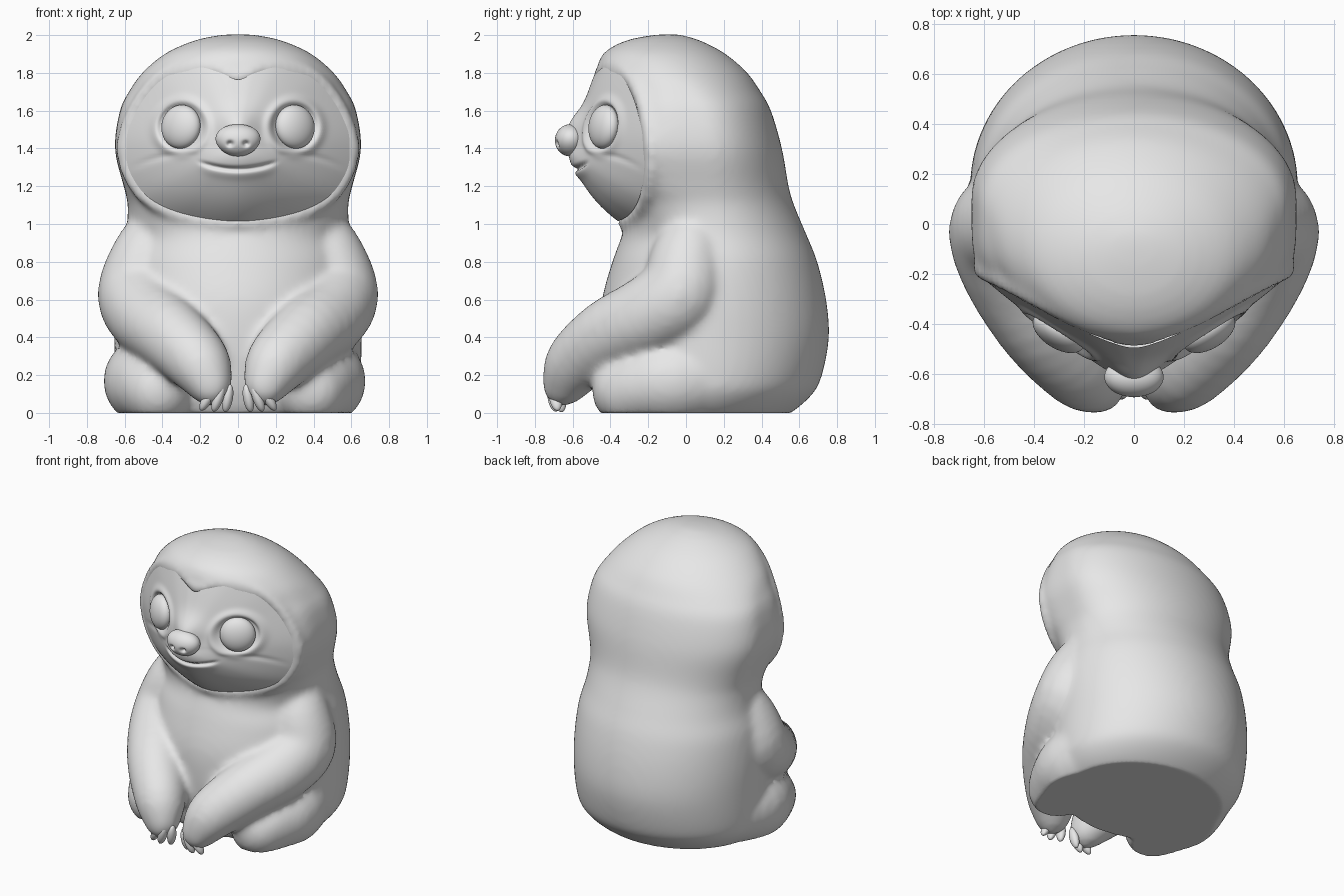
import bpy, bmesh, math
from mathutils import Matrix, Vector

if "Cube" in bpy.data.objects:
    bpy.data.objects.remove(bpy.data.objects["Cube"])

grey = bpy.data.materials.new("plain_grey")
grey.diffuse_color = (0.8, 0.8, 0.8, 1)
grey.use_nodes = True
grey.node_tree.nodes["Principled BSDF"].inputs["Base Color"].default_value = grey.diffuse_color


def finish(name, bm):
    me = bpy.data.meshes.new(name)
    bm.to_mesh(me)
    bm.free()
    me.materials.clear()
    me.materials.append(grey)
    for p in me.polygons:
        p.use_smooth = True
    ob = bpy.data.objects.new(name, me)
    bpy.context.collection.objects.link(ob)
    return ob


def spline(pts, steps, closed=False):
    """Smooth curve through points of any dimension."""
    n, out = len(pts), []
    for i in range(n if closed else n - 1):
        k = [(i + j) % n if closed else min(max(i + j, 0), n - 1) for j in (-1, 0, 1, 2)]
        a, b, c, d = (pts[j] for j in k)
        for s in range(steps):
            t = s / steps
            out.append(tuple(
                0.5 * (2 * q + (r - p) * t + (2 * p - 5 * q + 4 * r - u) * t * t
                       + (3 * q - p - 3 * r + u) * t ** 3)
                for p, q, r, u in zip(a, b, c, d)))
    if not closed:
        out.append(tuple(pts[-1]))
    return out


def loft(bm, rings, first=True, last=True, wrap=False):
    vs = [[bm.verts.new(p) for p in r] for r in rings]
    n = len(vs[0])
    for i in range(len(vs) if wrap else len(vs) - 1):
        a, b = vs[i], vs[(i + 1) % len(vs)]
        for j in range(n):
            k = (j + 1) % n
            bm.faces.new((a[j], a[k], b[k], b[j]))
    if first:
        bm.faces.new(vs[0][::-1])
    if last:
        bm.faces.new(vs[-1])
    return [v for r in vs for v in r]


def ball(bm, pos, radii, rot=Matrix(), u=20, v=14):
    m = Matrix.Translation(pos) @ rot @ Matrix.Diagonal((*radii, 1))
    rings = []
    for i in range(v + 1):
        lat = (i / v - .5) * (math.pi - .06)
        rings.append([m @ Vector((math.cos(lat) * math.cos(a), math.cos(lat) * math.sin(a),
                                  math.sin(lat)))
                      for a in (math.tau * j / u for j in range(u))])
    return loft(bm, rings)


# Face outline, right half from top to bottom: x, z, y
half = [(0, 1.765, -.495), (.09, 1.80, -.475), (.22, 1.83, -.42), (.38, 1.78, -.34),
        (.5, 1.66, -.275), (.58, 1.5, -.235), (.597, 1.38, -.22), (.56, 1.25, -.225),
        (.46, 1.13, -.25), (.27, 1.05, -.3), (0, 1.015, -.36)]
outline = spline(half + [(-x, z, y) for x, z, y in half[-2:0:-1]], 8, True)
ZC, PEAK = 1.42, -.585

# ---- Body: torso, hood, arms and legs fused into one skin ----
bm = bmesh.new()
# z, half width, front reach, back reach, squareness of the front
sections = [(-.08, .40, .30, .40, 2), (0, .55, .38, .555, 2), (.1, .63, .42, .67, 2),
            (.2, .65, .44, .72, 2), (.4, .655, .455, .757, 2), (.6, .655, .445, .742, 2),
            (.8, .635, .39, .695, 2), (.95, .595, .335, .635, 2), (1.1, .583, .29, .572, 3),
            (1.2, .605, .29, .543, 4), (1.4, .652, .29, .508, 5), (1.6, .625, .30, .45, 4),
            (1.7, .578, .36, .395, 2.8), (1.8, .508, .465, .325, 2), (1.9, .39, .44, .21, 2),
            (1.965, .25, .335, .09, 2), (1.995, .13, .21, -.0, 2), (2.006, .02, .1, -.06, 2)]
rings = []
for z, w, f, b, n in spline(sections, 4):
    ring = []
    for i in range(80):
        a = math.tau * i / 80
        c, s = math.cos(a), math.sin(a)
        if s < 0:      # spread the points evenly round the squarer front
            r = (abs(c) ** n + abs(s) ** n) ** (-1 / n)
            c, s = c * r, s * r
        ring.append((w * c, (b - f) / 2 + (b + f) / 2 * s, z))
    rings.append(ring)
loft(bm, rings)

# Soft hood rim around the face
rings = []
for x, z, y in outline:
    p = Vector((x * 1.005, y + .042, ZC + (z - ZC) * 1.015))
    out = Vector((p.x, 0, p.z - ZC)).normalized()
    rings.append([p + .045 * (math.cos(a) * out - math.sin(a) * Vector((0, 1, 0)))
                  for a in (math.tau * j / 12 for j in range(12))])
loft(bm, rings, False, False, wrap=True)

# Limbs as chains of balls: x, y, z, radius
arm = [(.42, .05, .95, .165), (.48, .01, .80, .205), (.52, -.03, .63, .225),
       (.475, -.19, .515, .215), (.355, -.405, .41, .195), (.215, -.57, .275, .17),
       (.155, -.635, .17, .125), (.145, -.655, .135, .10)]
leg = [(.42, -.31, .12, .19), (.46, -.2, .15, .21), (.48, -.05, .17, .232), (.42, .18, .2, .225)]
for side in (-1, 1):
    for path, shift in ((arm, 0), (leg, -.033)):    # legs sit a little to one side
        for x, y, z, r in spline(path, 4):
            ball(bm, (side * (x + (shift if path is arm else 0)) + (shift if path is leg else 0)
                      + (.0 if path is arm or side > 0 else .03), y, z), (r, r, r))
body = finish("body_parts", bm)
m = body.modifiers.new("fuse", "REMESH")
m.mode, m.voxel_size = "VOXEL", .02
m = body.modifiers.new("soften", "SMOOTH")
m.factor, m.iterations = .5, 14
dg = bpy.context.evaluated_depsgraph_get()
fused = bpy.data.meshes.new_from_object(body.evaluated_get(dg))
bpy.data.objects.remove(body)

# Flat base
bm = bmesh.new()
bm.from_mesh(fused)
for v in bm.verts:
    v.co.z = max(v.co.z, 0)
body = finish("body", bm)
body.data.set_sharp_from_angle(angle=math.radians(50))


# ---- Face: domed patch with sockets, muzzle, mouth and cheek creases ----
def gauss(v, w):
    return math.exp(-(v / w) ** 2)


def face_depth(x, z, t, edge):
    ax = abs(x)
    down = max(0, (ZC - z) / max(math.hypot(x, z - ZC), 1e-6))
    y = edge + (PEAK - edge) * (1 - t ** (1.4 + down * down))
    y -= .035 * gauss(x, .25) * gauss(z - 1.35, .10)          # muzzle
    y -= .05 * gauss(x, .10) * gauss(z - 1.52, .09)           # nose bridge
    d = z - (1.29 + .9 * x * x)
    lip = math.exp(-(x / .19) ** 8)
    y += lip * (.024 * gauss(d, .012) - .006 * gauss(d + .03, .025))
    if .2 < ax < .58:                                         # cheek crease
        fade = math.sin(math.pi * (ax - .2) / .38)
        y += .008 * fade * gauss(z - 1.37 + .9 * (ax - .28) ** 2, .016)
    r = math.hypot(ax - .30, z - 1.515)                       # eye socket
    y -= .015 * gauss(r - .14, .024)
    y += .02 / (1 + math.exp((r - .116) / .005))
    return y


bm = bmesh.new()
RINGS, grid = 60, []
for k in range(1, RINGS + 1):
    t = k / RINGS
    row = []
    for x, z, e in outline:
        px, pz = x * t, ZC + (z - ZC) * t
        row.append((px, face_depth(px, pz, t, e), pz))
    grid.append(row)
loft(bm, grid, True, False)
finish("face", bm)

# ---- Eyes ----
for side, name in ((-1, "left_eye"), (1, "right_eye")):
    bm = bmesh.new()
    rot = Matrix.Rotation(side * math.radians(32), 4, "Z") @ Matrix.Rotation(math.radians(-6), 4, "X")
    ball(bm, (side * .302, -.435, 1.515), (.116, .063, .116), rot, 40, 24)
    finish(name, bm)

# ---- Nose with two pressed-in nostrils ----
bm = bmesh.new()
for v in ball(bm, (0, -.612, 1.443), (.118, .082, .085), u=72, v=48):
    v.co.x *= 1 + 1.2 * (v.co.z - 1.443)
    if v.co.y < -.62:
        v.co.y += .03 * gauss(math.hypot(abs(v.co.x) - .042, v.co.z - 1.425), .014)
finish("nose", bm)

# ---- Claws, three on each hand ----
bm = bmesh.new()
for side in (-1, 1):
    for x, y, lean in ((.055, -.668, 10), (.105, -.698, 20), (.16, -.69, 30)):
        rot = Matrix.Rotation(side * math.radians(-lean), 4, "Y")
        rot = rot @ Matrix.Rotation(math.radians(8), 4, "X")
        for v in ball(bm, (side * x, y, .078), (.028, .034, .076), rot):
            v.co.z = max(v.co.z, .002)
finish("claws", bm)
